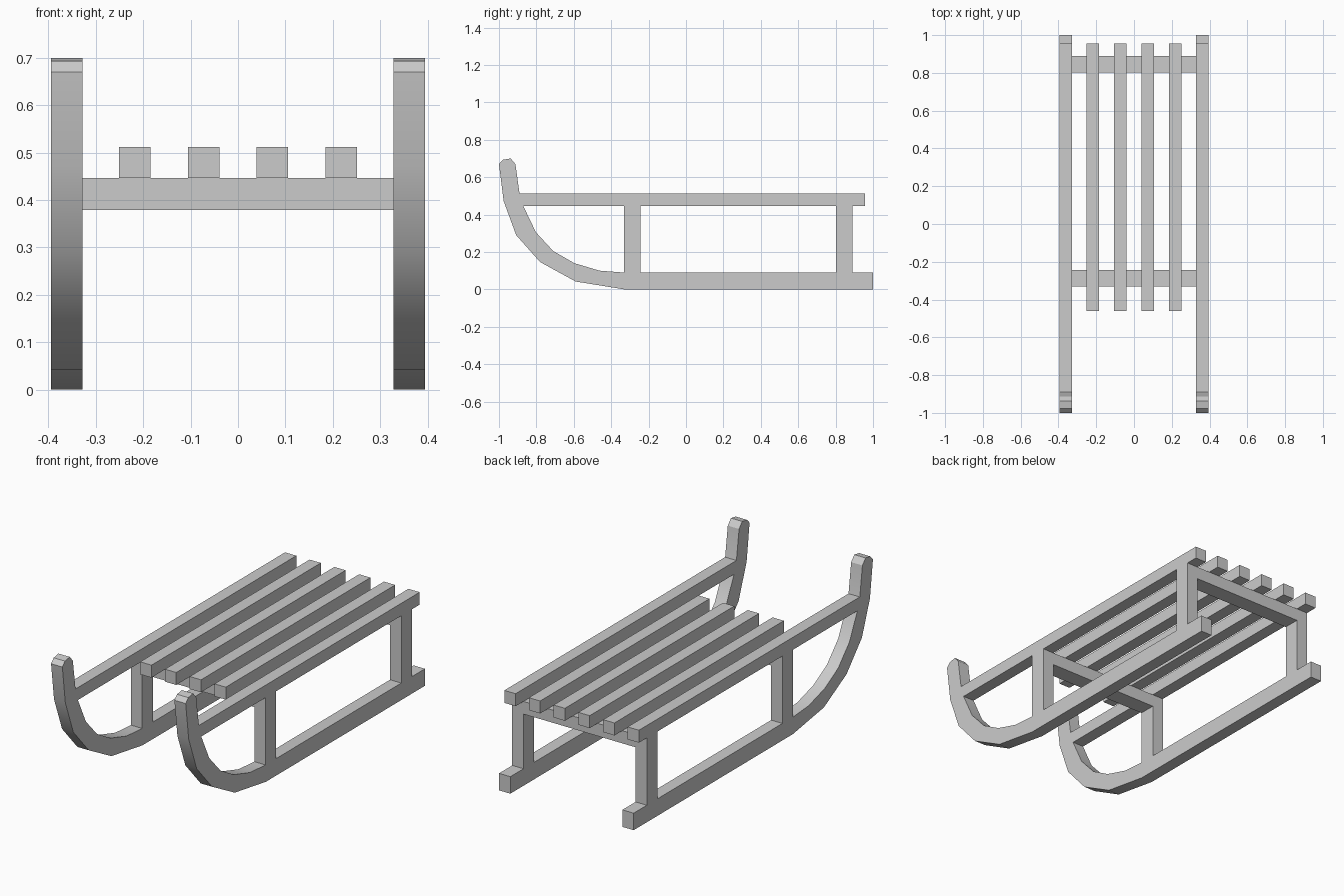
import bpy, bmesh, math

if "Cube" in bpy.data.objects:
    bpy.data.objects.remove(bpy.data.objects["Cube"])

X_IN, X_OUT = 0.328, 0.394        # inner and outer faces of the side frames
RUNNER_TOP, SEAT_LOW, SEAT_TOP = 0.09, 0.446, 0.512
POSTS = {"front": (-0.332, -0.243), "rear": (0.802, 0.89)}


def extrude_profile(name, yz, x0, x1, mirror=False, smooth=False):
    """Solid made by sweeping a (y, z) outline from x0 to x1."""
    bm = bmesh.new()
    face = bm.faces.new([bm.verts.new((x0, y, z)) for y, z in yz])
    ext = bmesh.ops.extrude_face_region(bm, geom=[face])
    for v in ext["geom"]:
        if isinstance(v, bmesh.types.BMVert):
            v.co.x = x1
    bmesh.ops.recalc_face_normals(bm, faces=bm.faces[:])
    mesh = bpy.data.meshes.new(name)
    bm.to_mesh(mesh)
    bm.free()
    if smooth:
        mesh.shade_smooth()
        mesh.set_sharp_from_angle(angle=math.radians(30))
    obj = bpy.data.objects.new(name, mesh)
    bpy.context.collection.objects.link(obj)
    if mirror:
        obj.modifiers.new("other_side", 'MIRROR').use_axis = (True, False, False)
    return obj


def rect(y0, y1, z0, z1):
    return [(y0, z0), (y1, z0), (y1, z1), (y0, z1)]


# Curved runners with upturned, chamfered tips
outer = [(1, 0), (-0.33, 0), (-0.59, 0.042), (-0.78, 0.146), (-0.908, 0.29),
         (-0.975, 0.472), (-1, 0.67)]
tip = [(-0.978, 0.693), (-0.938, 0.70), (-0.912, 0.67)]
inner = [(-0.89, SEAT_TOP), (-0.87, SEAT_LOW), (-0.803, 0.306), (-0.71, 0.205),
         (-0.597, 0.14), (-0.463, 0.1), (-0.333, RUNNER_TOP), (1, RUNNER_TOP)]
extrude_profile("runners", outer + tip + inner, X_IN, X_OUT, True, True)

# Side rails, front ends cut to meet the runners
extrude_profile("side_rails", [(-0.87, SEAT_LOW), (0.956, SEAT_LOW),
                               (0.956, SEAT_TOP), (-0.89, SEAT_TOP)],
                X_IN, X_OUT, True)

# Upright posts and the crossbars between them
for place, (y0, y1) in POSTS.items():
    extrude_profile(place + "_posts", rect(y0, y1, RUNNER_TOP, SEAT_LOW),
                    X_IN, X_OUT, True)
    extrude_profile(place + "_crossbar", rect(y0, y1, 0.379, SEAT_LOW), -X_IN, X_IN)

# Seat slats
for i in range(4):
    x = (i - 1.5) * 0.145
    extrude_profile(f"seat_slat_{i + 1}", rect(-0.46, 0.956, SEAT_LOW, SEAT_TOP),
                    x - 0.033, x + 0.033)
